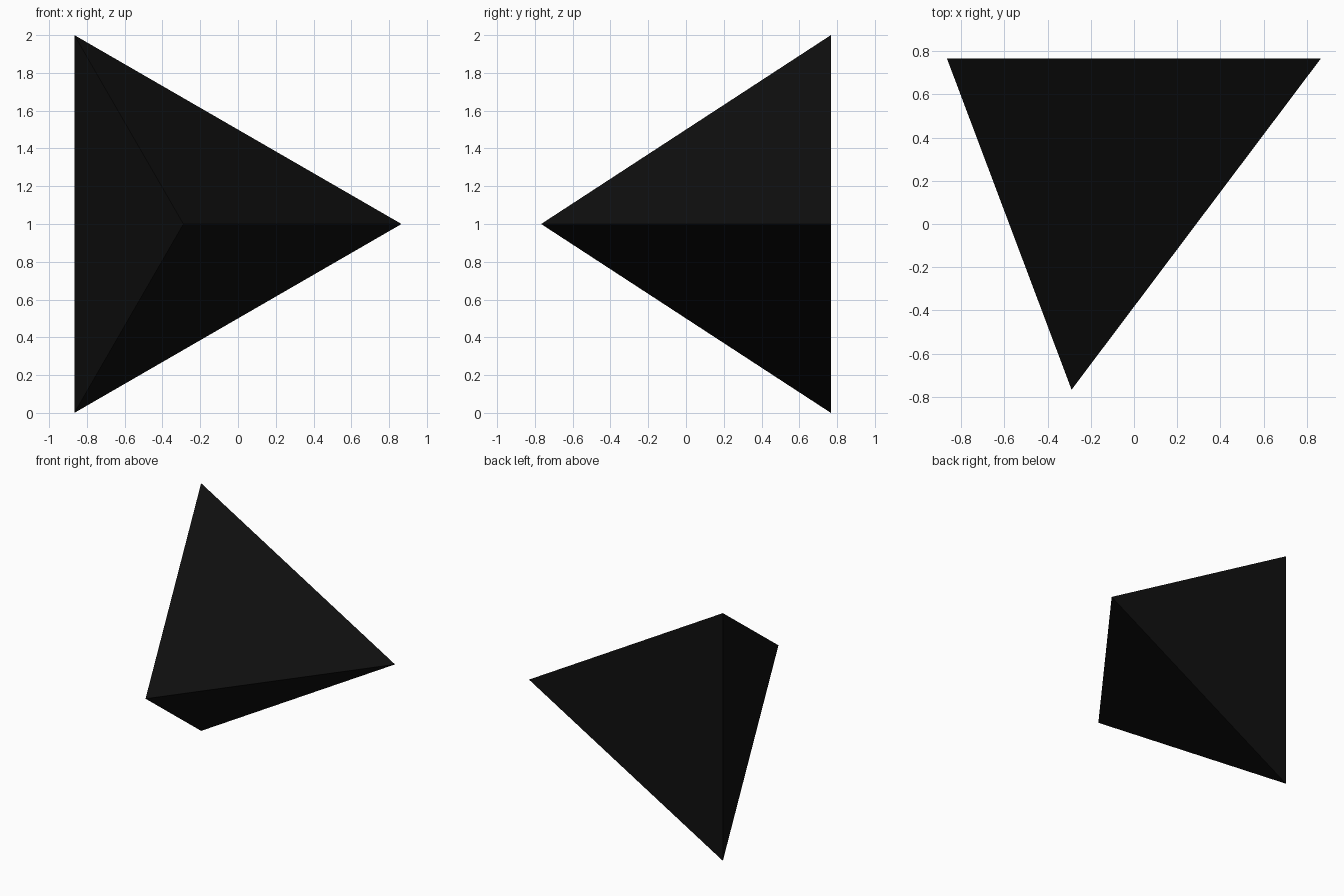
import bpy
import bmesh
from math import cos, sin, pi

if "Cube" in bpy.data.objects:
    bpy.data.objects.remove(bpy.data.objects["Cube"])

EDGE = 2.0
RADIUS = EDGE / 3 ** 0.5      # circumradius of the triangular base
HALF_DEPTH = 0.767            # half the distance from base to apex
BASE_X = -0.289               # base centre and apex share this x

# Four-sided solid: upright triangular base at the back, apex to the front
bm = bmesh.new()
for i in range(3):
    a = 2 * pi * i / 3
    bm.verts.new((BASE_X + RADIUS * cos(a), HALF_DEPTH, EDGE / 2 + RADIUS * sin(a)))
bm.verts.new((BASE_X, -HALF_DEPTH, EDGE / 2))
bmesh.ops.convex_hull(bm, input=bm.verts[:])
bmesh.ops.recalc_face_normals(bm, faces=bm.faces[:])

mesh = bpy.data.meshes.new("die_body")
bm.to_mesh(mesh)
bm.free()
body = bpy.data.objects.new("die_body", mesh)
bpy.context.collection.objects.link(body)

# Near-black finish
black = bpy.data.materials.new("black")
black.diffuse_color = (0.005, 0.005, 0.005, 1)
black.use_nodes = True
black.node_tree.nodes["Principled BSDF"].inputs["Base Color"].default_value = black.diffuse_color
mesh.materials.append(black)
